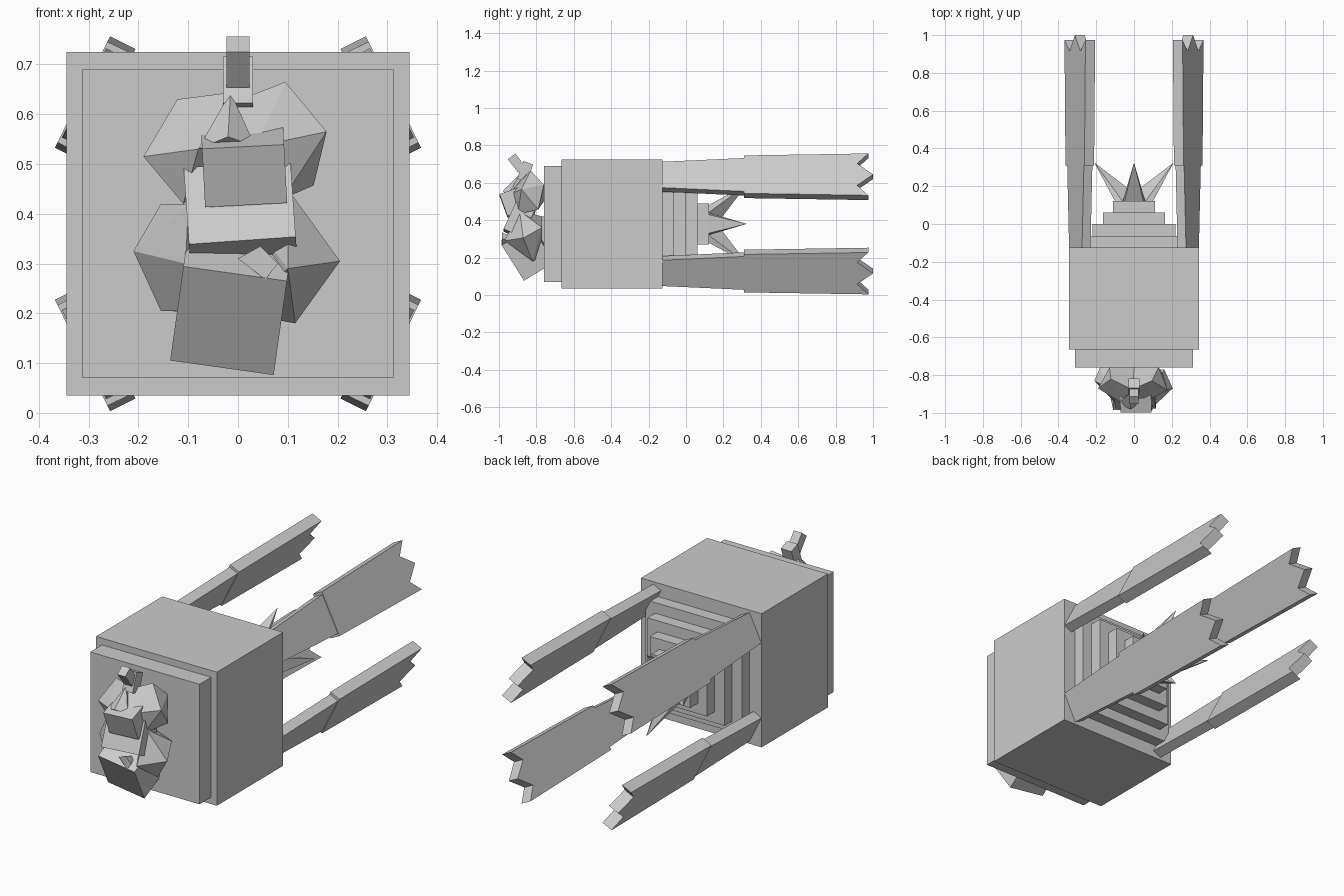
import bpy, bmesh, math
from mathutils import Matrix, Vector, Euler

old = bpy.data.objects.get("Cube")
if old:
    bpy.data.objects.remove(old, do_unlink=True)

grey = bpy.data.materials.new("plain grey")
grey.use_nodes = True
colour = (0.6, 0.6, 0.6, 1)
grey.diffuse_color = colour
grey.node_tree.nodes["Principled BSDF"].inputs["Base Color"].default_value = colour

MID = 0.38  # height of the body's axis


def finish(name, bm):
    bmesh.ops.recalc_face_normals(bm, faces=bm.faces)
    mesh = bpy.data.meshes.new(name)
    bm.to_mesh(mesh)
    bm.free()
    mesh.materials.append(grey)
    obj = bpy.data.objects.new(name, mesh)
    bpy.context.collection.objects.link(obj)
    return obj


def box(name, centre, size, tilt=(0, 0, 0)):
    bm = bmesh.new()
    turn = Euler([math.radians(a) for a in tilt]).to_matrix().to_4x4()
    bmesh.ops.create_cube(bm, size=1, matrix=Matrix.Translation(centre) @ turn
                          @ Matrix.Diagonal((*size, 1)))
    return finish(name, bm)


def hull(name, points):
    bm = bmesh.new()
    for p in points:
        bm.verts.new(p)
    result = bmesh.ops.convex_hull(bm, input=bm.verts)
    loose = [v for v in bm.verts if not v.link_faces]
    bmesh.ops.delete(bm, geom=loose, context='VERTS')
    bmesh.ops.dissolve_limit(bm, angle_limit=0.03, verts=bm.verts, edges=bm.edges)
    return finish(name, bm)


def slab(name, half, y):
    box(name, (0, (y[0] + y[1]) / 2, MID), (half * 2, y[1] - y[0], half * 2))


# Body, front plate and stepped rear
box("body", (0, -0.395, MID), (0.69, 0.54, 0.69))
box("front_plate", (0, -0.71, MID), (0.624, 0.1, 0.62))
for i, half in enumerate((0.275, 0.22, 0.163, 0.11)):
    start = -0.125 + i * 0.062
    slab(f"rear_step_{i + 1}", half, (start - 0.01, start + 0.062))

# Four flared spikes on the rear
for i in range(4):
    spin = Matrix.Rotation(i * math.pi / 2, 3, 'Y')
    spike = [(0, 0.325, 0.21), (0, 0.165, 0), (-0.06, 0.12, 0.06),
             (0.06, 0.12, 0.06), (-0.05, 0.12, 0.1), (0.05, 0.12, 0.1)]
    hull(f"rear_spike_{i + 1}", [spin @ Vector(p) + Vector((0, 0, MID)) for p in spike])


# Legs: tilted planks, extruded from a side outline
def plank(name, outline, thick, sx, sz):
    wide = Vector((0.444, 0, -0.896))
    normal = Vector((0.896, 0, 0.444))
    centre = Vector((0.287, 0, 0.252))
    bm = bmesh.new()
    rings = []
    for side in (-0.5, 0.5):
        ring = []
        for y, v in outline:
            # the plank leans inward towards the body's axis
            p = centre - wide * v + normal * thick * side
            ring.append(bm.verts.new((sx * p.x, y, MID + sz * p.z)))
        rings.append(ring)
    bm.faces.new(rings[0])
    bm.faces.new(rings[1])
    n = len(outline)
    for i in range(n):
        j = (i + 1) % n
        bm.faces.new((rings[0][i], rings[0][j], rings[1][j], rings[1][i]))
    finish(name, bm)


upper = [(-0.13, -0.077), (0.32, -0.1), (0.32, 0.1), (-0.13, 0.077)]
lower = [(0.31, -0.113), (0.975, -0.125), (0.915, -0.065), (1.0, 0),
         (0.915, 0.065), (0.975, 0.125), (0.31, 0.113)]
for sx, side in ((1, "left"), (-1, "right")):
    for sz, level in ((1, "top"), (-1, "bottom")):
        plank(f"{level}_{side}_leg_base", upper, 0.05, sx, sz)
        plank(f"{level}_{side}_leg_end", lower, 0.057, sx, sz)

# Faceted lumps behind the face
hull("upper_left_lump", [(0.095, -0.83, 0.665), (0.178, -0.88, 0.565), (0.035, -0.95, 0.535),
     (-0.02, -0.88, 0.62), (0.152, -0.79, 0.457), (0.09, -0.9, 0.43),
     (0, -0.76, 0.5), (0.13, -0.76, 0.59)])
hull("upper_right_lump", [(-0.122, -0.82, 0.63), (-0.19, -0.87, 0.515), (-0.08, -0.94, 0.53),
     (-0.005, -0.88, 0.645), (-0.11, -0.87, 0.42), (0, -0.76, 0.5), (-0.13, -0.76, 0.55)])
hull("lower_left_lump", [(0.1, -0.89, 0.45), (0.205, -0.87, 0.305), (0.115, -0.82, 0.18),
     (0.1, -0.97, 0.29), (0.16, -0.77, 0.36), (0, -0.77, 0.42), (0, -0.77, 0.2)])
hull("lower_right_lump", [(-0.155, -0.86, 0.42), (-0.21, -0.83, 0.325), (-0.155, -0.81, 0.205),
     (-0.105, -0.94, 0.3), (-0.1, -0.92, 0.42), (-0.1, -0.88, 0.205),
     (-0.18, -0.76, 0.32), (0, -0.76, 0.42), (0, -0.76, 0.2)])

# Face blocks
box("chin", (-0.012, -0.845, 0.235), (0.21, 0.19, 0.225), (32, 8, 0))
box("jaw", (0.005, -0.89, 0.4), (0.215, 0.11, 0.17), (-25, -4, 0))
box("nose", (0.012, -0.91, 0.5), (0.165, 0.14, 0.125), (20, -3, 0))
hull("nose_bridge", [(-0.015, -0.89, 0.645), (0.035, -0.95, 0.535), (-0.08, -0.95, 0.53),
     (-0.02, -0.98, 0.555), (0, -0.85, 0.54)])
hull("tongue", [(0, -0.97, 0.31), (0.045, -0.985, 0.335), (0.08, -0.985, 0.3),
     (0.055, -0.985, 0.268), (0.04, -0.9, 0.3)])

# Bent stub on top of the head
box("stub_base", (0, -0.86, 0.66), (0.06, 0.055, 0.1), (-20, 0, 0))
box("stub_tip", (0, -0.905, 0.705), (0.046, 0.05, 0.09), (38, 0, 0))
